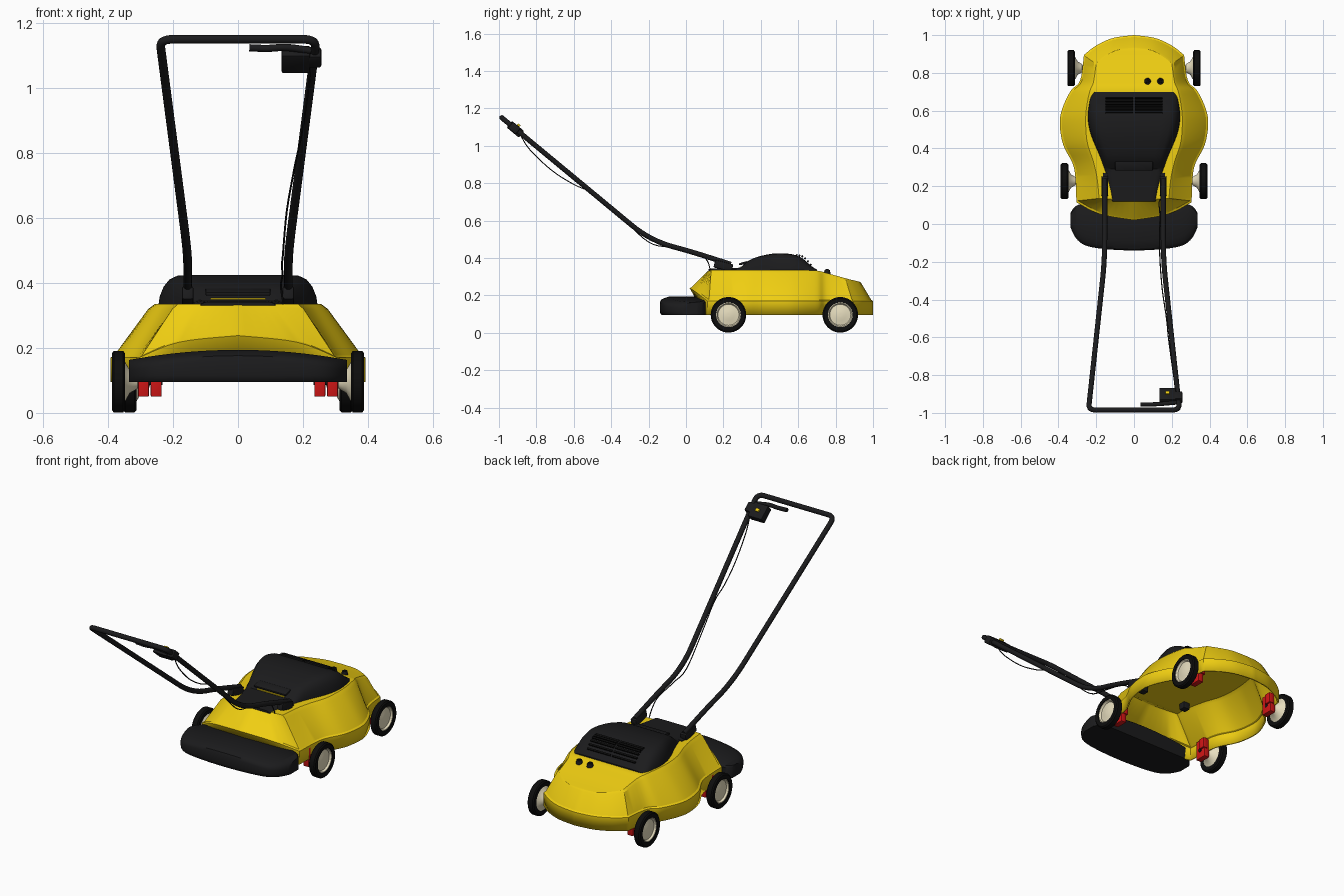
import bpy, bmesh, math
from mathutils import Vector, Matrix

if "Cube" in bpy.data.objects:
    bpy.data.objects.remove(bpy.data.objects["Cube"])


def material(name, rgb):
    m = bpy.data.materials.new(name)
    m.diffuse_color = (*rgb, 1)
    m.use_nodes = True
    m.node_tree.nodes["Principled BSDF"].inputs["Base Color"].default_value = m.diffuse_color
    return m


YELLOW = material("yellow_shell", (0.87, 0.62, 0.006))
BLACK = material("black_plastic", (0.011, 0.011, 0.012))
DARK = material("dark_rubber", (0.004, 0.004, 0.004))
CREAM = material("cream_hub", (0.80, 0.73, 0.52))
RED = material("red_bracket", (0.65, 0.008, 0.008))


def finish(name, bm, mat, angle=35):
    bmesh.ops.recalc_face_normals(bm, faces=bm.faces[:])
    me = bpy.data.meshes.new(name)
    bm.to_mesh(me)
    bm.free()
    ob = bpy.data.objects.new(name, me)
    bpy.context.collection.objects.link(ob)
    me.materials.append(mat)
    bpy.context.view_layer.objects.active = ob
    bpy.ops.object.select_all(action='DESELECT')
    ob.select_set(True)
    bpy.ops.object.shade_smooth_by_angle(angle=math.radians(angle))
    return ob


def spline(keys, n=5, corners=()):
    """Smooth path through the keys, sharp at the listed indices."""
    keys = [Vector(k) for k in keys]
    cuts = [0, *corners, len(keys) - 1]
    out = [keys[0]]
    for a, b in zip(cuts, cuts[1:]):
        p = keys[a:b + 1]
        p = [p[0]] + p + [p[-1]]
        for i in range(1, len(p) - 2):
            for k in range(1, n + 1):
                t = k / n
                out.append(0.5 * (2 * p[i] + (p[i + 1] - p[i - 1]) * t
                           + (2 * p[i - 1] - 5 * p[i] + 4 * p[i + 1] - p[i + 2]) * t * t
                           + (3 * p[i] - p[i - 1] - 3 * p[i + 1] + p[i + 2]) * t ** 3))
    return out


def loft(bm, rings, cap=True, wrap=False):
    rows = [[bm.verts.new(p) for p in r] for r in rings]
    n = len(rows[0])
    pairs = list(zip(rows, rows[1:])) + ([(rows[-1], rows[0])] if wrap else [])
    for a, b in pairs:
        for i in range(n):
            j = (i + 1) % n
            bm.faces.new((a[i], a[j], b[j], b[i]))
    if cap and not wrap:
        bm.faces.new(rows[0])
        bm.faces.new(rows[-1])
    return rows


def lathe(name, profile, centre, side, mat, wrap=False, seg=40):
    """Turn (radius, x offset) pairs about the x axis."""
    bm = bmesh.new()
    loft(bm, [[Vector(centre) + Vector((side * dx, r * math.cos(a), r * math.sin(a)))
               for a in (2 * math.pi * k / seg for k in range(seg))]
              for r, dx in profile], wrap=wrap)
    return finish(name, bm, mat)


def box(name, centre, size, mat, tilt=0, bevel=0.004):
    bm = bmesh.new()
    bmesh.ops.create_cube(bm, size=1)
    bmesh.ops.scale(bm, vec=size, verts=bm.verts)
    if bevel:
        bmesh.ops.bevel(bm, geom=bm.edges[:], offset=bevel, segments=2, affect='EDGES', profile=0.5)
    bm.transform(Matrix.Translation(centre) @ Matrix.Rotation(tilt, 4, 'X'))
    return finish(name, bm, mat)


def tube(name, pts, radius, mat, res=4):
    cu = bpy.data.curves.new(name, 'CURVE')
    cu.dimensions = '3D'
    cu.bevel_depth, cu.bevel_resolution, cu.use_fill_caps = radius, res, True
    sp = cu.splines.new('POLY')
    sp.points.add(len(pts) - 1)
    for q, p in zip(sp.points, pts):
        q.co = (*p, 1)
    ob = bpy.data.objects.new(name, cu)
    bpy.context.collection.objects.link(ob)
    cu.materials.append(mat)
    bpy.ops.object.select_all(action='DESELECT')
    ob.select_set(True)
    bpy.context.view_layer.objects.active = ob
    bpy.ops.object.convert(target='MESH')
    bpy.ops.object.shade_smooth_by_angle(angle=math.radians(50))
    return ob


def fillet(pts, radii, n=8):
    """Round the inner corners of a polyline."""
    pts = [Vector(p) for p in pts]
    out = [pts[0]]
    for a, c, b, r in zip(pts, pts[1:], pts[2:], radii):
        p, q = c + (a - c).normalized() * r, c + (b - c).normalized() * r
        out += [p.lerp(c, t).lerp(c.lerp(q, t), t) for t in (k / n for k in range(n + 1))]
    return out + [pts[-1]]


# Deck shell: matched half outlines from nose to tail
skirt = [(0, 1, .17), (.11, .985, .17), (.2, .945, .17), (.265, .895, .17), (.285, .76, .17),
         (.335, .705, .17), (.38, .61, .17), (.393, .53, .17), (.375, .42, .17), (.325, .32, .17),
         (.31, .24, .17), (.305, .115, .17), (.18, .052, .218), (0, .02, .238)]
top = [(0, .93, .272), (.09, .92, .275), (.155, .885, .283), (.2, .85, .292), (.215, .75, .32),
       (.235, .70, .332), (.252, .61, .335), (.256, .53, .335), (.247, .43, .335), (.215, .33, .335),
       (.195, .24, .335), (.185, .135, .335), (.1, .13, .335), (0, .125, .335)]
skirt, top = (spline(k, 5, (3, 11)) for k in (skirt, top))
base = [Vector((p.x, max(p.y, .1), .095)) for p in skirt]
ledge = [Vector((p.x * .972, .52 + (p.y - .52) * .98, p.z + .006)) for p in skirt]
shoulder = [a.lerp(b, .88) + Vector((b.x * .02, 0, .004)) for a, b in zip(ledge, top)]


def mirrored(half):
    return half + [Vector((-p.x, p.y, p.z)) for p in half[-2:0:-1]]


bm = bmesh.new()
edge = loft(bm, [mirrored(h) for h in (base, skirt, ledge, shoulder, top)], cap=False)[-1]
m, n = len(top), len(edge)
for i in range(m - 1):
    quad = [edge[i], edge[i + 1], edge[(n - i - 1) % n], edge[(n - i) % n]]
    bm.faces.new(list(dict.fromkeys(quad)))
deck = finish("deck_shell", bm, YELLOW, 25)
sol = deck.modifiers.new("wall", 'SOLIDIFY')
sol.thickness, sol.offset = .009, -1

# Motor cover: rows of (y, half width, top height)
rows = spline([(.12, .115, .342), (.2, .13, .344), (.29, .157, .348), (.335, .172, .385),
               (.38, .19, .405), (.45, .22, .421), (.51, .238, .425), (.57, .245, .419),
               (.62, .24, .4), (.67, .23, .357), (.70, .21, .338)], 4, (2,))
half = [(1, 0), (.985, .3), (.94, .62), (.87, .86), (.78, .97), (.6, 1)]
section = half + [(-x, z) for x, z in reversed(half)]
bm = bmesh.new()
loft(bm, [[Vector((x * w, y, .331 + z * (h - .331))) for x, z in section] for y, w, h in rows])
finish("motor_cover", bm, BLACK)

# Carry grip slot and cooling vents on the cover
box("grip_lip", (0, .308, .372), (.2, .05, .012), BLACK, .25)
box("grip_slot_floor", (0, .308, .351), (.17, .035, .006), YELLOW, 0, 0)
for s in (-1, 1):
    for k in range(6):
        t = k / 5
        box("vent_slat", (s * .078, .592 + .075 * t, .415 - .052 * t - .02 * t * (t - 1) * -1 + .008 * math.sin(math.pi * t) * 2.5),
            (.145, .009, .01), DARK, -.6, 0)

# Rear deflector: rounded sections swept across x
bm = bmesh.new()
rings = []
for k in range(41):
    t = math.sin(math.pi * (k / 40 - .5))
    yf = -.14 + .035 * t * t + .085 * abs(t) ** 10
    yb = .11 - .05 * abs(t) ** 14
    zt = .163 + .031 * (1 - t * t)
    zb, r = .095, .022
    zf = zt - .01
    rings.append([Vector((t * .335, y, z)) for y, z in (
        (yb, zb), (yf + r * .5, zb), (yf + .003, zb + .008), (yf, zb + .02), (yf, zf - r),
        (yf + .006, zf - .008), (yf + r, zf), (yf + .05, zt), (yb - .01, zt), (yb, zt - .008))])
loft(bm, rings)
finish("rear_deflector", bm, BLACK, 40)

# Wheels, axles and red height brackets
tyre = [(.066, -.019), (.088, -.02), (.095, -.014), (.095, .014), (.088, .02), (.066, .019)]
hub = [(.012, -.062), (.022, -.058), (.035, -.035), (.067, -.017), (.068, .014), (.062, .015),
       (.056, .005), (.03, .009), (.016, .012), (.004, .012)]
for label, y, x, bx in (("front", .825, .333, .252), ("rear", .227, .368, .291)):
    for s in (-1, 1):
        c = (s * x, y, .096)
        lathe(label + "_tyre", tyre, c, s, DARK, wrap=True)
        lathe(label + "_hub", hub, c, s, CREAM)
        lathe(label + "_axle", [(.01, -.1), (.01, 0)], c, s, BLACK, seg=16)
        box(label + "_height_bracket", (s * bx, y, .105), (.034, .07, .11), RED)
        box(label + "_height_arm", (s * (bx - .012), y + .02, .13), (.03, .04, .06), RED)

# Push handle: one bent tube
side = [(.155, .24, .366), (.155, .02, .436), (.155, -.19, .492), (.241, -.985, 1.15)]
path = fillet(side + [(-x, y, z) for x, y, z in reversed(side)], [.08, .13, .04, .04, .13, .08])
tube("push_handle", path, .0135, BLACK)
for s in (-1, 1):
    box("handle_bracket", (s * .155, .2, .358), (.036, .1, .042), BLACK, -.25, .006)
    box("handle_foot", (s * .145, .25, .315), (.04, .04, .05), BLACK)

# Switch box, clamp, lever and button
lean = -math.atan2(.66, .795)
box("switch_box", (.178, -.912, 1.088), (.088, .085, .045), BLACK, lean, .006)
box("switch_clamp", (.232, -.918, 1.094), (.05, .055, .044), BLACK, lean, .008)
box("switch_button", (.178, -.894, 1.110), (.022, .018, .01), YELLOW, lean, .002)
tube("switch_lever", spline([(.225, -.945, 1.115), (.15, -.952, 1.125), (.09, -.955, 1.122),
                             (.035, -.955, 1.124)]), .011, BLACK)

# Power cable hanging beside the right tube
tube("power_cable", spline([(.222, -.89, 1.07), (.215, -.84, .985), (.198, -.72, .87), (.182, -.6, .793),
                            (.172, -.5, .745), (.15, -.35, .62), (.138, -.2, .485), (.135, -.08, .455),
                            (.137, .05, .425), (.132, .11, .39), (.14, .13, .335)]), .003, BLACK, 1)

# Two knobs on the nose
for x in (.072, .14):
    for r, z, d, mat in ((.018, .325, .022, BLACK), (.010, .337, .006, DARK)):
        bm = bmesh.new()
        bmesh.ops.create_cone(bm, cap_ends=True, segments=24, radius1=r, radius2=r * .8, depth=d,
                              matrix=Matrix.Translation((x, .755, z)))
        finish("nose_knob", bm, mat)
